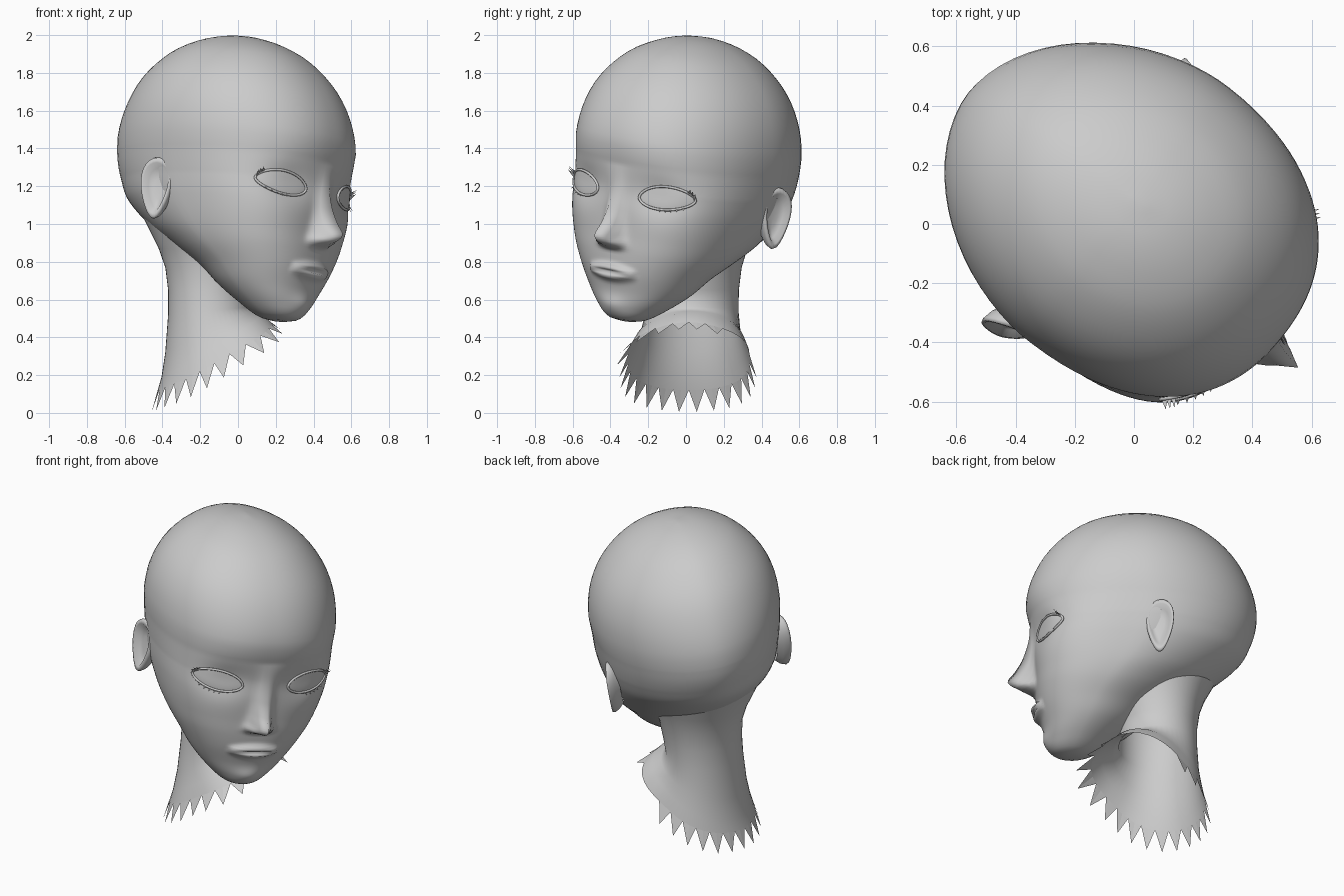
import bpy, bmesh
from math import sin, cos, pi, exp, radians
from mathutils import Vector

if "Cube" in bpy.data.objects:
    bpy.data.objects.remove(bpy.data.objects["Cube"])

# Head frame: turned to face +x/-y and tilted sideways
YAW, ROLL = radians(-37.5), radians(8.8)
ORIGIN = Vector((-0.10, 0.05, 1.11))
UP = Vector((0, 0, 1))
FWD = Vector((cos(YAW), sin(YAW), 0))
LEFT0 = Vector((-sin(YAW), cos(YAW), 0))
LEFT = LEFT0 * cos(ROLL) - UP * sin(ROLL)
TOP = UP * cos(ROLL) + LEFT0 * sin(ROLL)


def world(s, l, u):
    l -= .05 * min(1, max(0, (u - 1.2) / .8))      # crown leans back to the middle
    return ORIGIN + FWD * s + LEFT * l + TOP * (u - 1.11)


def make(name, verts, faces, smooth=True):
    bm = bmesh.new()
    vs = [bm.verts.new(v) for v in verts]
    for f in faces:
        bm.faces.new([vs[i] for i in f])
    bmesh.ops.recalc_face_normals(bm, faces=bm.faces)
    me = bpy.data.meshes.new(name)
    bm.to_mesh(me)
    bm.free()
    for p in me.polygons:
        p.use_smooth = smooth
    ob = bpy.data.objects.new(name, me)
    bpy.context.collection.objects.link(ob)
    return ob


def loft(name, rings, closed=True, cap_start=False, cap_end=False):
    n = len(rings[0])
    verts = [v for r in rings for v in r]
    faces = []
    for i in range(len(rings) - 1):
        for j in range(n if closed else n - 1):
            k = (j + 1) % n
            faces.append((i * n + j, i * n + k, (i + 1) * n + k, (i + 1) * n + j))
    if cap_start:
        faces.append(tuple(range(n)))
    if cap_end:
        faces.append(tuple(range(len(verts) - n, len(verts))))
    return make(name, verts, faces)


def interp(t, x):
    """Smooth interpolation of table rows keyed by their first column."""
    x = min(max(x, t[0][0]), t[-1][0])
    i = max(k for k in range(len(t) - 1) if t[k][0] <= x)
    a, b = t[i], t[i + 1]
    p, q = t[max(i - 1, 0)], t[min(i + 2, len(t) - 1)]
    h = b[0] - a[0]
    f = (x - a[0]) / h
    out = []
    for c in range(1, len(a)):
        m0 = (b[c] - p[c]) / (b[0] - p[0]) * h
        m1 = (q[c] - a[c]) / (q[0] - a[0]) * h
        out.append((2*f**3 - 3*f**2 + 1) * a[c] + (f**3 - 2*f*f + f) * m0
                   + (3*f*f - 2*f**3) * b[c] + (f**3 - f*f) * m1)
    return out


# Head sections: height, front, back, half width
HEAD = [(.48, .51, .43, .04), (.495, .57, .36, .10), (.56, .61, .25, .19),
        (.65, .635, .12, .28), (.75, .665, .0, .35), (.85, .68, -.17, .415),
        (.95, .685, -.34, .46), (1.09, .695, -.51, .50), (1.2, .70, -.57, .52),
        (1.31, .715, -.60, .535), (1.44, .74, -.60, .55), (1.6, .70, -.55, .53),
        (1.75, .61, -.46, .46), (1.88, .47, -.32, .335), (1.95, .33, -.18, .21),
        (1.985, .20, -.04, .10), (1.995, .10, .06, .01)]
# Nose: height, projection, half width
NOSE = [(.86, 0, .055), (.88, .05, .06), (.905, .125, .055), (.94, .16, .05),
        (1.0, .115, .045), (1.08, .065, .042), (1.2, .025, .045), (1.32, 0, .07)]
EYE_L, EYE_U, EYE_W = .275, 1.175, .135


def bump(x, c, w):
    return exp(-((x - c) / w) ** 2)


def fullness(u):
    """Squareness of the front half section; cheeks are the fullest."""
    return 2.15 + .7 * bump(u, 1.07, .26)


def features(l, u):
    m = abs(l)
    d = 0
    if NOSE[0][0] < u < NOSE[-1][0]:
        h, w = interp(NOSE, u)
        d += h * bump(m, 0, w)
    d += .03 * bump(m, .06, .022) * bump(u, .905, .022)               # nostril wings
    d -= .035 * bump(m, EYE_L - .02, .14) * bump(u, EYE_U + .01, .10)  # eye sockets
    if m < .155:                                                      # lips
        k = 1 - (m / .155) ** 2
        d += k ** .7 * (.038 * bump(u, .745 + .02 * k, .02)
                        + .035 * bump(u, .745 - .023 * k, .022)
                        - .022 * bump(u, .745, .009))
    d += .02 * bump(m, 0, .08) * bump(u, .56, .05)                    # chin
    return d


def surface(l, u):
    f, b, w = interp(HEAD, u)
    n = fullness(u)
    k = max(0, 1 - min(1, abs(l) / w) ** n) ** (1 / n)
    return (f + b) / 2 + (f - b) / 2 * k + features(l, u)


# Head
SEG = 100
levels = [.48 + .012 * i for i in range(74)]
levels += [1.368 + .627 * sin(pi / 2 * (i / 20)) for i in range(1, 21)]
rings = []
for u in levels:
    f, b, w = interp(HEAD, u)
    ring = []
    for j in range(SEG):
        t = 2 * pi * j / SEG
        t -= .5 * sin(t)
        c, sn = cos(t), sin(t)
        e = 2 / (fullness(u) if c > 0 else 1.85)
        s = (f + b) / 2 + (f - b) / 2 * abs(c) ** e * (1 if c > 0 else -1)
        l = w * abs(sn) ** e * (1 if sn > 0 else -1)
        ring.append(world(s + (features(l, u) if c > 0 else 0), l, u))
    rings.append(ring)
loft("head", rings, cap_start=True, cap_end=True)

# Neck sections: height, tilt, centre x, centre y, radius x, radius y, flare
NECK = [(1.15, 0, -.15, .06, .41, .37, 0), (1.0, 0, -.14, .06, .345, .315, 0),
        (.87, 0, -.135, .055, .285, .27, 0), (.77, 0, -.14, .05, .245, .245, 0),
        (.65, .0, -.145, .04, .225, .24, 0), (.54, .02, -.155, .033, .215, .245, 0),
        (.43, .11, -.15, .025, .235, .265, .04), (.36, .17, -.14, .02, .265, .295, .1),
        (.30, .18, -.125, .015, .30, .32, .15)]
TIP = (.225, .22, -.12, .01, .34, .36, .27)
TEETH = 24


def neck_point(row, phi):
    z, tilt, cx, cy, rx, ry, flare = row
    k = 1 + (flare * sin(2 * phi) ** 2 if cos(phi) > 0 else 0)
    return Vector((cx + rx * cos(phi) * k, cy + ry * sin(phi) * k,
                   z + tilt * cos(phi) - .25 * flare * sin(phi) ** 2))


loft("neck", [[neck_point(r, 2 * pi * j / 48) for j in range(48)] for r in NECK])

# Ragged lower edge of the neck
verts, faces = [], []
for i in range(TEETH):
    a = 2 * pi * i / TEETH
    if radians(20) < a < radians(75):
        continue
    n = len(verts)
    half = pi / TEETH
    verts += [neck_point(NECK[-1], a), neck_point(NECK[-1], a + half),
              neck_point(NECK[-1], a + 2 * half), neck_point(TIP, a + half)]
    faces += [(n, n + 1, n + 3), (n + 1, n + 2, n + 3)]
make("neck_ragged_edge", verts, faces, False)


def eye_edge(side, x, v, lift):
    """Point on the almond: x from inner (-1) to outer (1), v from lower to upper lid."""
    h = (.066 if v > 0 else .058) * max(0, 1 - x * x) ** .55
    l = side * (EYE_L + EYE_W * x)
    u = EYE_U + .01 * x + h * v
    return l, u, surface(l, u) + lift


for side, tag in ((1, "left"), (-1, "right")):
    # Eyeball patch
    rows = []
    for i in range(17):
        x = -cos(pi * i / 16)
        row = []
        for j in range(9):
            v = -1 + j / 4
            l, u, s = eye_edge(side, x, v, .004 + .012 * (1 - v * v) * (1 - x * x))
            row.append(world(s, l, u))
        rows.append(row)
    loft(tag + "_eye", rows, closed=False)

    # Eyelid rim
    cu = bpy.data.curves.new(tag + "_eyelids", 'CURVE')
    cu.dimensions = '3D'
    cu.bevel_depth = .007
    cu.bevel_resolution = 2
    sp = cu.splines.new('POLY')
    sp.points.add(31)
    sp.use_cyclic_u = True
    for i, p in enumerate(sp.points):
        t = 2 * pi * i / 32
        l, u, s = eye_edge(side, cos(t), 1 if sin(t) >= 0 else -1, .006)
        p.co = (*world(s, l, u), 1)
    bpy.context.collection.objects.link(bpy.data.objects.new(tag + "_eyelids", cu))

    # Lashes
    verts, faces = [], []
    lashes = [(x, 1, .05) for x in (.82, .9, .97)]
    lashes += [(x, -1, .025) for x in (-.1, .1, .3, .5, .7)]
    for x, v, size in lashes:
        n = len(verts)
        for dx in (-.06, .03):
            l, u, s = eye_edge(side, x + dx, v, .01)
            verts.append(world(s, l, u))
        l, u, s = eye_edge(side, x, v, .01)
        verts.append(world(s + size * .5, l + side * size * .5, u + v * size * .5))
        faces.append((n, n + 1, n + 2))
    make(tag + "_lashes", verts, faces, False)

    # Ear: curled rim around a shallow dish
    rows = []
    for scale, out in ((.75, -.06), (.95, -.03), (1.04, 0), (1, .014), (.85, .014),
                       (.68, -.012), (.35, -.02), (.02, -.02)):
        row = []
        for j in range(28):
            t = 2 * pi * j / 28
            taper = .82 + .28 * sin(t)
            ds = .09 * cos(t) * taper * scale
            row.append(world(-.02 + ds, side * (.525 + out - .35 * ds),
                             1.11 + .158 * sin(t) * scale))
        rows.append(row)
    loft(tag + "_ear", rows, cap_end=True)
